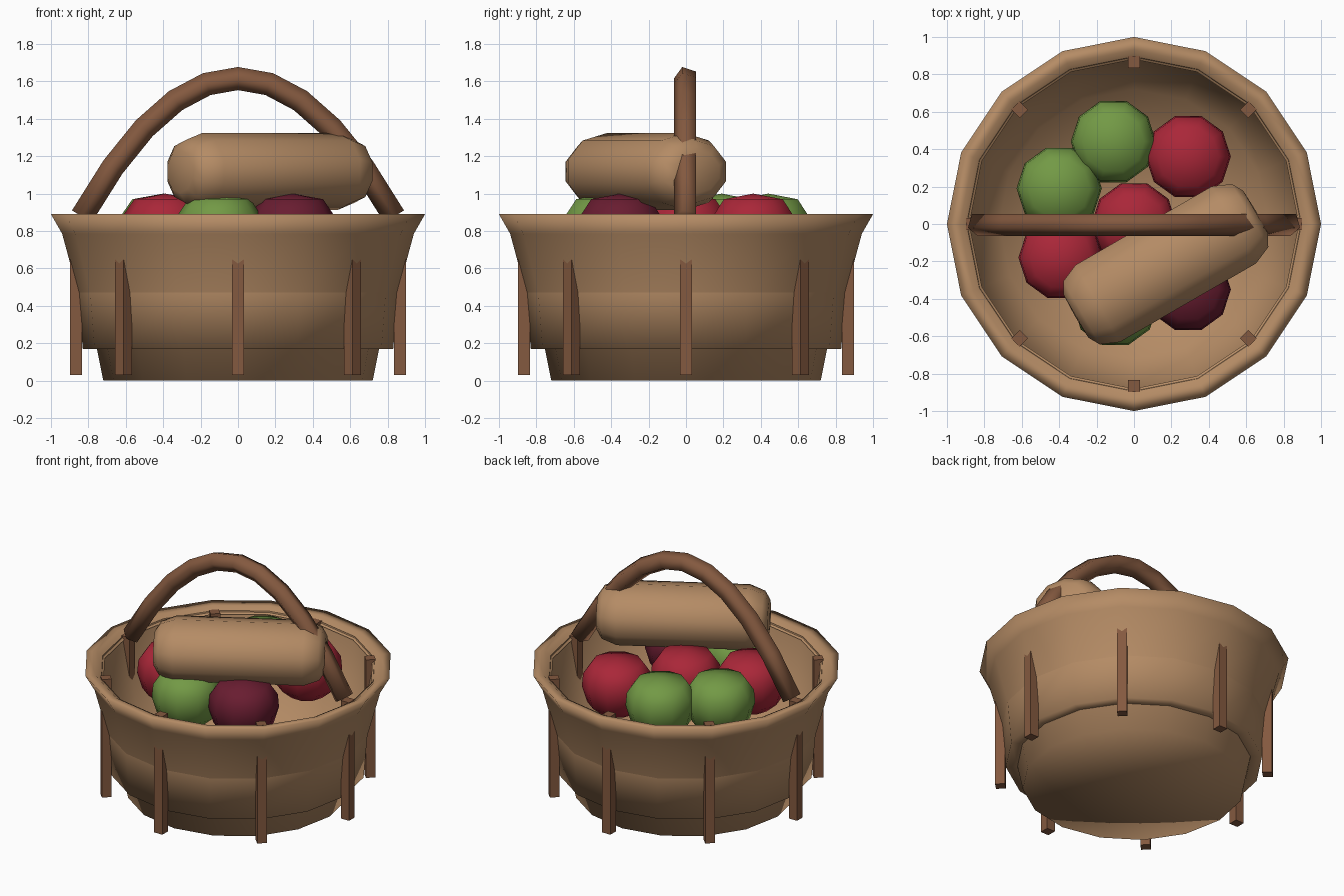
import bpy, bmesh, math
from mathutils import Matrix, Vector

if "Cube" in bpy.data.objects:
    bpy.data.objects.remove(bpy.data.objects["Cube"])


def material(name, rgb):
    m = bpy.data.materials.new(name)
    m.diffuse_color = (*rgb, 1)
    m.use_nodes = True
    m.node_tree.nodes["Principled BSDF"].inputs["Base Color"].default_value = m.diffuse_color
    return m


TAN = material("wicker", (0.46, 0.26, 0.13))
BROWN = material("dark_wood", (0.23, 0.10, 0.05))
RED = material("red_skin", (0.40, 0.02, 0.04))
DARK = material("dark_red_skin", (0.14, 0.012, 0.03))
GREEN = material("green_skin", (0.17, 0.32, 0.06))
CRUST = material("crust", (0.46, 0.26, 0.13))


def finish(name, bm, mat, smooth=True, fix_normals=True):
    if fix_normals:
        bmesh.ops.recalc_face_normals(bm, faces=bm.faces)
    me = bpy.data.meshes.new(name)
    bm.to_mesh(me)
    bm.free()
    for p in me.polygons:
        p.use_smooth = smooth
    me.materials.append(mat)
    ob = bpy.data.objects.new(name, me)
    bpy.context.collection.objects.link(ob)
    return ob


def bridge(bm, a, b):
    n = max(len(a), len(b))
    for i in range(n):
        j = (i + 1) % n
        if len(a) == 1:
            bm.faces.new((a[0], b[j], b[i]))
        elif len(b) == 1:
            bm.faces.new((a[i], a[j], b[0]))
        else:
            bm.faces.new((a[i], a[j], b[j], b[i]))


def lathe(name, profile, n, mat):
    """Revolve (radius, z) points about z; radius 0 becomes a pole."""
    bm = bmesh.new()
    rings = []
    for r, z in profile:
        angles = [2 * math.pi * i / n for i in range(n if r else 1)]
        rings.append([bm.verts.new((r * math.cos(a), r * math.sin(a), z)) for a in angles])
    for a, b in zip(rings, rings[1:]):
        bridge(bm, a, b)
    return finish(name, bm, mat, fix_normals=False)


# Basket: open tapered body, outer woven band, flared rim
lathe("basket_body", [(0, 0), (0.72, 0), (0.895, 0.865)], 16, TAN)
lathe("lower_band", [(0.755, 0.17), (0.83, 0.17), (0.855, 0.47)], 16, TAN)
lathe("flared_rim", [(0.855, 0.47), (0.94, 0.785), (1.0, 0.89),
                     (0.93, 0.885), (0.88, 0.845)], 16, TAN)

# Upright staves passing through the wall
for k in range(8):
    bm = bmesh.new()
    bmesh.ops.create_cube(bm, size=1)
    bmesh.ops.transform(bm, verts=bm.verts, matrix=(
        Matrix.Rotation(k * math.pi / 4, 4, 'Z')
        @ Matrix.Translation((0.865, 0, 0.45))
        @ Matrix.Diagonal((0.064, 0.064, 0.84, 1))))
    finish(f"stave_{k + 1}", bm, BROWN, smooth=False)

# Handle: five-sided tube along a parabolic arch
bm = bmesh.new()
path = [Vector((0.167 * k, 0, 1.615 - 0.0295 * k * k)) for k in range(-5, 6)]
rings = []
for i, p in enumerate(path):
    t = (path[min(i + 1, 10)] - path[max(i - 1, 0)]).normalized()
    side = Vector((0, -1, 0))
    up = Vector((-t.z, 0, t.x))
    rings.append([bm.verts.new(p + 0.065 * (math.cos(a) * side + math.sin(a) * up))
                  for a in (2 * math.pi * j / 5 for j in range(5))])
for a, b in zip(rings, rings[1:]):
    bridge(bm, a, b)
bm.faces.new(rings[0])
bm.faces.new(rings[-1])
handle = finish("handle", bm, BROWN)

# Apples
apples = [(0.29, 0.36, RED), (0, 0, RED), (-0.39, -0.18, RED), (0.29, -0.35, DARK),
          (-0.40, 0.19, GREEN), (-0.11, 0.44, GREEN), (-0.10, -0.43, GREEN)]
apple_profile = [(0, -0.18), (0.12, -0.175), (0.195, -0.11), (0.228, 0.0),
                 (0.22, 0.09), (0.165, 0.17), (0, 0.2)]
for k, (x, y, mat) in enumerate(apples):
    ob = lathe(f"apple_{k + 1}", apple_profile, 10, mat)
    ob.location = (x, y, 0.8)

# Bread loaf lying diagonally on the apples
loaf = lathe("bread_loaf", [(0, -0.56), (0.14, -0.555), (0.205, -0.52), (0.25, -0.42),
                            (0.25, 0.42), (0.205, 0.52), (0.14, 0.555), (0, 0.56)], 10, CRUST)
loaf.data.transform(Matrix.Translation((0.17, -0.215, 1.118))
                    @ Matrix.Rotation(math.radians(30), 4, 'Z')
                    @ Matrix.Diagonal((1, 1, 0.82, 1))
                    @ Matrix.Rotation(math.pi / 2, 4, 'Y'))
